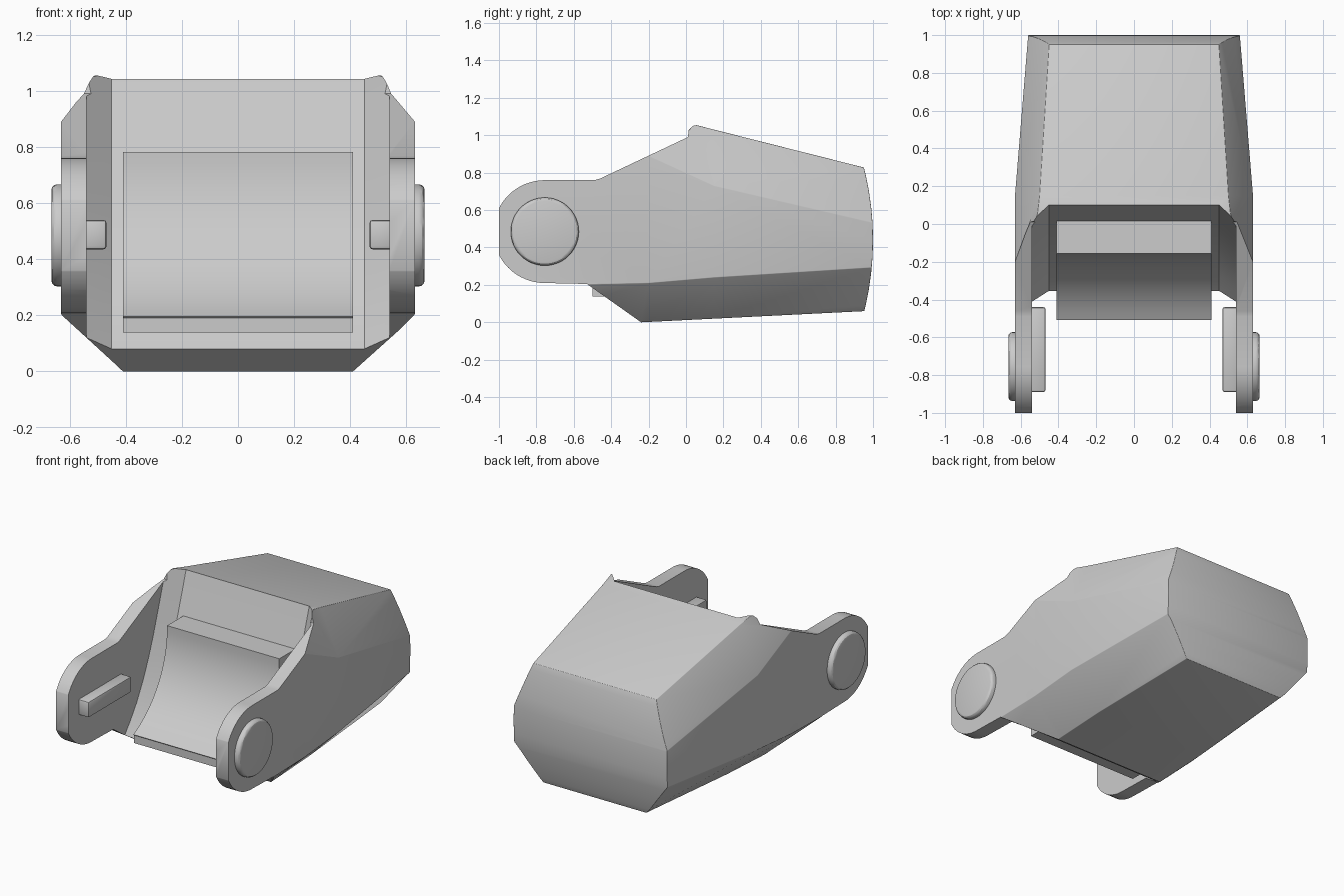
import bpy, bmesh, math

cube = bpy.data.objects.get("Cube")
if cube:
    bpy.data.objects.remove(cube, do_unlink=True)

grey = bpy.data.materials.new("light_grey")
grey.use_nodes = True
grey.diffuse_color = (0.6, 0.6, 0.6, 1)
grey.node_tree.nodes["Principled BSDF"].inputs["Base Color"].default_value = (0.6, 0.6, 0.6, 1)


def loft(name, rings):
    """Solid skinned through closed rings with equal point counts."""
    bm = bmesh.new()
    loops = [[bm.verts.new(p) for p in ring] for ring in rings]
    for a, b in zip(loops, loops[1:]):
        for i in range(len(a)):
            j = (i + 1) % len(a)
            bm.faces.new((a[i], a[j], b[j], b[i]))
    bm.faces.new(loops[0])
    bm.faces.new(loops[-1])
    bmesh.ops.recalc_face_normals(bm, faces=bm.faces)
    mesh = bpy.data.meshes.new(name)
    bm.to_mesh(mesh)
    bm.free()
    mesh.materials.append(grey)
    obj = bpy.data.objects.new(name, mesh)
    bpy.context.collection.objects.link(obj)
    return obj


def extrude_x(name, outline, x0, x1):
    return loft(name, [[(x, y, z) for y, z in outline] for x in (x0, x1)])


def arc(cy, cz, r, start, end, steps):
    angles = [math.radians(start + (end - start) * i / steps) for i in range(steps + 1)]
    return [(cy + r * math.cos(a), cz + r * math.sin(a)) for a in angles]


def boolean(obj, cutter, operation):
    mod = obj.modifiers.new(operation.lower(), "BOOLEAN")
    mod.operation, mod.solver, mod.object = operation, "EXACT", cutter
    cutter.hide_render = True
    cutter.hide_set(True)


def bevel(obj, width, segments=3, angle=25):
    mod = obj.modifiers.new("rounded_edges", "BEVEL")
    mod.width, mod.segments = width, segments
    mod.limit_method, mod.angle_limit = "ANGLE", math.radians(angle)


def finish(obj, angle=30):
    """Apply the modifiers and shade smooth with sharp edges kept."""
    bpy.ops.object.select_all(action="DESELECT")
    obj.select_set(True)
    bpy.context.view_layer.objects.active = obj
    for mod in list(obj.modifiers):
        bpy.ops.object.modifier_apply(modifier=mod.name)
    bpy.ops.object.shade_smooth_by_angle(angle=math.radians(angle))


# Chamfered housing: y, top half width, top z, side half width, upper and lower side z, base half width
sections = [
    (-1.1, 0.54, 1.2, 0.63, 0.92, 0.19, 0.40),
    (-0.2, 0.54, 1.12, 0.63, 0.89, 0.21, 0.41),
    (0.15, 0.50, 1.03, 0.63, 0.73, 0.24, 0.41),
    (1.1, 0.44, 0.79, 0.552, 0.51, 0.30, 0.37),
]
rings = []
for y, tw, tz, sw, su, sl, bw in sections:
    bz = 0.012 + 0.05 * y
    half = [(bw, bz), (sw, sl), (sw, su), (tw, tz)]
    rings.append([(x, y, z) for x, z in half] + [(-x, y, z) for x, z in reversed(half)])
shell = loft("housing", rings)

# Bowed rear face, then rounded corners
rear = [(-1.3, -0.3), (0.92, -0.3)] + arc(-0.57, 0.44, 1.57, -16, 16, 10) + [(0.9, 1.4), (-1.3, 1.4)]
boolean(shell, extrude_x("rear_cutter", rear, -1, 1), "INTERSECT")
bevel(shell, 0.045, angle=20)

# Side outline with rounded arms truncated at the tip
tip = [p for p in arc(-0.755, 0.485, 0.275, 90, 270, 32) if p[0] > -1.0]
tip = [p for p in tip if p[1] > 0.485] + [(-1, 0.61), (-1, 0.36)] + [p for p in tip if p[1] < 0.485]
outline = tip + [(-0.53, 0.205), (-0.24, 0.0), (0, -0.1), (1.2, -0.1), (1.2, 1.2), (0.1, 1.2),
                 (0.06, 1.055), (0.035, 1.05), (0.015, 1.03), (0.01, 0.99), (-0.46, 0.768), (-0.49, 0.76)]
boolean(shell, extrude_x("side_outline_cutter", outline, -1, 1), "INTERSECT")

# Concave front recess with chamfered sides
recess_curve = [(0.15, 1.2), (0.1, 1.04), (0.055, 0.9), (0.015, 0.78), (-0.025, 0.66), (-0.075, 0.53),
                (-0.13, 0.41), (-0.195, 0.29), (-0.265, 0.19), (-0.35, 0.085), (-0.55, -0.12)]
recess = []
for y, z in recess_curve:
    half = [(0.54, -1.3), (0.54, y - 0.09), (0.45, y)]
    recess.append([(x, v, z) for x, v in half] + [(-x, v, z) for x, v in reversed(half)])
boolean(shell, loft("recess_cutter", recess), "DIFFERENCE")
finish(shell)

# Curved saddle block set in the recess
saddle = [(0.1, 0.78)] + arc(-0.782, 0.76, 0.627, 2, -64, 16) + [(-0.5, 0.19), (-0.5, 0.138), (-0.15, 0.138)]
block = extrude_x("saddle_block", saddle, -0.41, 0.41)
finish(block, 25)

# Pivot caps and inner rails on both arms
for side, s in (("left", 1), ("right", -1)):
    cap = extrude_x(side + "_pivot_cap", arc(-0.755, 0.485, 0.182, 0, 352.5, 47), s * 0.6, s * 0.665)
    bevel(cap, 0.02, angle=40)
    finish(cap)
    rail = extrude_x(side + "_inner_rail", [(-0.89, 0.435), (-0.44, 0.435), (-0.44, 0.54), (-0.89, 0.54)],
                     s * 0.468, s * 0.56)
    bevel(rail, 0.012, 2)
    finish(rail)
